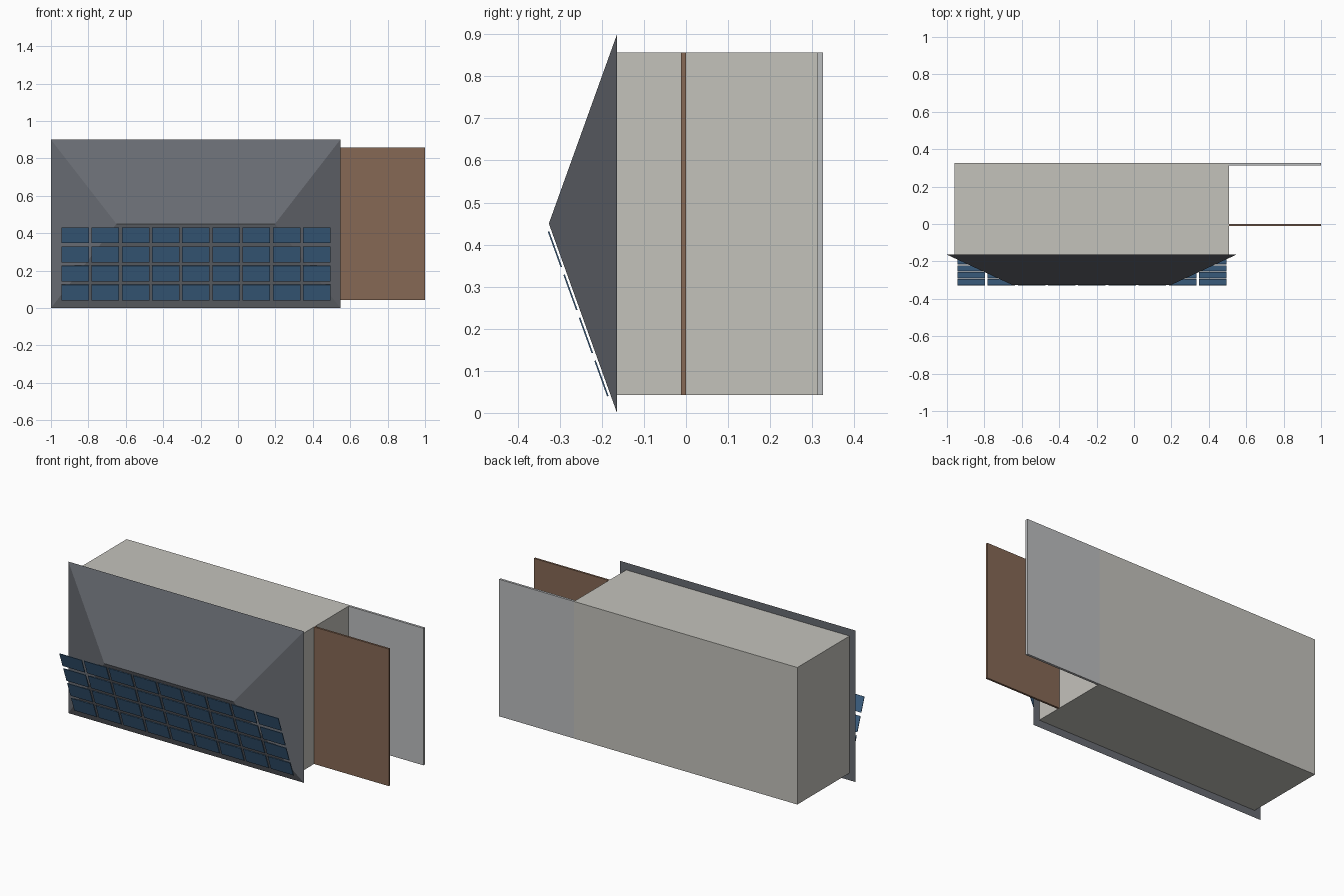
import bpy, bmesh, math

if "Cube" in bpy.data.objects:
    bpy.data.objects.remove(bpy.data.objects["Cube"])


def material(name, rgb):
    m = bpy.data.materials.new(name)
    m.diffuse_color = (*rgb, 1)
    m.use_nodes = True
    m.node_tree.nodes["Principled BSDF"].inputs["Base Color"].default_value = m.diffuse_color
    return m


def finish(name, bm, mat):
    bmesh.ops.recalc_face_normals(bm, faces=bm.faces)
    me = bpy.data.meshes.new(name)
    bm.to_mesh(me)
    bm.free()
    me.materials.append(mat)
    ob = bpy.data.objects.new(name, me)
    bpy.context.collection.objects.link(ob)
    return ob


def box(name, lo, hi, mat):
    bm = bmesh.new()
    bmesh.ops.create_cube(bm, size=1)
    for v in bm.verts:
        v.co = [(l + h) / 2 + c * (h - l) for c, l, h in zip(v.co, lo, hi)]
    return finish(name, bm, mat)


wall = material("wall", (0.55, 0.54, 0.50))
concrete = material("concrete", (0.50, 0.51, 0.52))
slate = material("slate", (0.14, 0.15, 0.17))
timber = material("timber", (0.24, 0.14, 0.09))
solar = material("solar", (0.05, 0.13, 0.25))

# The house lies on its back: its upward direction is -y
Z0, Z1 = 0.043, 0.857
EAVE, RIDGE, MID = -0.164, -0.326, 0.45
box("house_walls", (-0.96, EAVE, Z0), (0.508, 0.326, Z1), wall)
box("carport_floor", (0.508, 0.312, Z0), (1.0, 0.326, Z1), concrete)
box("carport_roof", (0.508, -0.012, Z0), (1.0, 0.0, Z1), timber)

# Hipped roof: rectangular eaves rising to a shorter ridge
bm = bmesh.new()
pts = [(-1, EAVE, 0), (0.547, EAVE, 0), (0.547, EAVE, 0.9), (-1, EAVE, 0.9),
       (-0.65, RIDGE, MID), (0.198, RIDGE, MID)]
v = [bm.verts.new(p) for p in pts]
for f in [(0, 1, 2, 3), (0, 1, 5, 4), (2, 3, 4, 5), (1, 2, 5), (3, 0, 4)]:
    bm.faces.new([v[i] for i in f])
finish("hipped_roof", bm, slate)

# Solar panels: 9 by 4, parallel to the lower roof slope
slope = math.atan2(EAVE - RIDGE, MID)
height = 0.084 / math.cos(slope)
for row in range(4):
    z = 0.082 + row * 0.1023
    y = EAVE - math.tan(slope) * z - 0.0075
    for col in range(9):
        p = box(f"solar_panel_{row + 1}_{col + 1}", (-0.0735, -0.0018, -height / 2),
                (0.0735, 0.0018, height / 2), solar)
        p.location = (-0.871 + col * 0.1615, y, z)
        p.rotation_euler.x = slope
